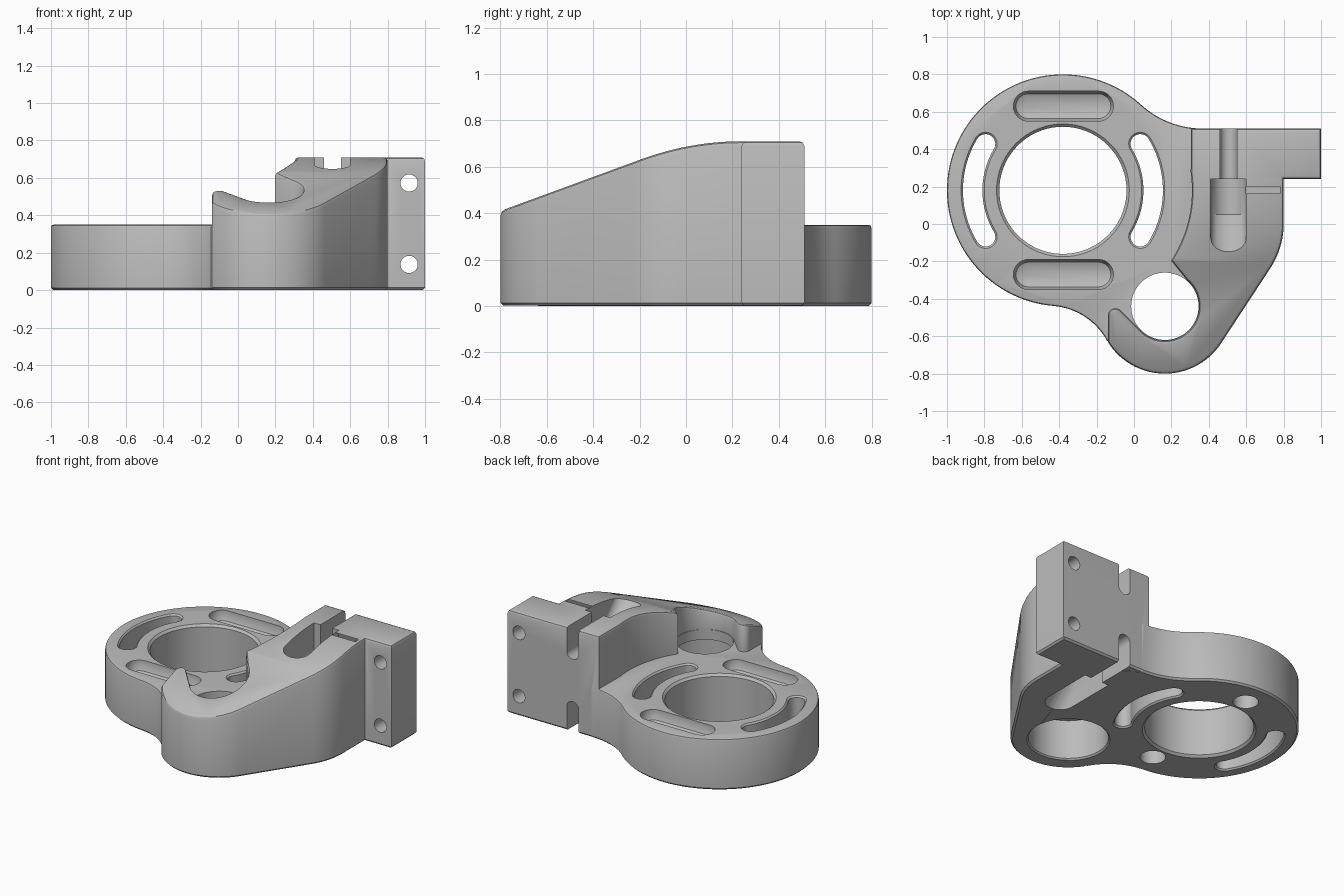
import bpy, bmesh, math
from mathutils import Vector

cube = bpy.data.objects.get("Cube")
if cube:
    bpy.data.objects.remove(cube, do_unlink=True)

metal = bpy.data.materials.new("light_grey_metal")
metal.use_nodes = True
metal.diffuse_color = (0.5, 0.5, 0.5, 1)
metal.node_tree.nodes["Principled BSDF"].inputs["Base Color"].default_value = (0.5, 0.5, 0.5, 1)

DISC, RING = (-0.38, 0.18), (0.165, -0.44)   # centres of the two bores
TOP, PLATE = 0.71, 0.35                      # block and plate heights


def arc(c, r, a0, a1, n=16):
    """Points on an arc, angles in degrees."""
    angles = [math.radians(a0 + (a1 - a0) * i / n) for i in range(n + 1)]
    return [(c[0] + r * math.cos(a), c[1] + r * math.sin(a)) for a in angles]


def circle(c, r, n=72):
    return arc(c, r, 0, 360, n)[:-1]


def slot(path, r):
    """Round-ended band around a path, counter-clockwise."""
    p = [Vector(q) for q in path]
    right, left = [], []
    for i in range(len(p)):
        d = (p[min(i + 1, len(p) - 1)] - p[max(i - 1, 0)]).normalized()
        side = Vector((d.y, -d.x)) * r
        right.append(tuple(p[i] + side))
        left.append(tuple(p[i] - side))
    def cap(a, b):
        ang = math.degrees(math.atan2(b.y - a.y, b.x - a.x))
        return arc(b, r, ang - 90, ang + 90)[1:-1]
    return right + cap(p[-2], p[-1]) + left[::-1] + cap(p[1], p[0])


def inset(outline, dist):
    """Move a counter-clockwise outline inwards."""
    pts = [Vector(q) for q in outline]
    out = []
    for i, q in enumerate(pts):
        a = (q - pts[i - 1]).normalized()
        b = (pts[(i + 1) % len(pts)] - q).normalized()
        na, nb = Vector((-a.y, a.x)), Vector((-b.y, b.x))
        out.append(q + (na + nb) * dist / max(1 + na.dot(nb), 0.3))
    return out


def stack(name, outline, rings, upright=False):
    """Solid from inset copies of an outline: rings are (inset, height, shift)."""
    bm = bmesh.new()
    loops = []
    for dist, z, *shift in rings:
        dy = shift[0] if shift else 0
        # Upright solids have their outline in x-z and run along -y
        loops.append([bm.verts.new((q.x, -z, q.y + dy) if upright else (q.x, q.y + dy, z))
                      for q in inset(outline, dist)])
    n = len(outline)
    for lo, hi in zip(loops, loops[1:]):
        for i in range(n):
            j = (i + 1) % n
            bm.faces.new((lo[i], lo[j], hi[j], hi[i]))
    bm.faces.new(loops[0][::-1])
    bm.faces.new(loops[-1])
    bmesh.ops.recalc_face_normals(bm, faces=bm.faces)
    mesh = bpy.data.meshes.new(name)
    bm.to_mesh(mesh)
    bm.free()
    obj = bpy.data.objects.new(name, mesh)
    mesh.materials.append(metal)
    bpy.context.collection.objects.link(obj)
    return obj


def combine(body, other, operation="DIFFERENCE"):
    mod = body.modifiers.new("combine", "BOOLEAN")
    mod.object, mod.operation, mod.solver = other, operation, "EXACT"
    bpy.context.view_layer.objects.active = body
    bpy.ops.object.modifier_apply(modifier=mod.name)
    bpy.data.objects.remove(other, do_unlink=True)


# Low plate: round disc with blends into the block
plate_outline = (arc((0.37, 1.005), 0.495, 269, 227.7) + arc(DISC, 0.62, 47.7, 265.3, 72)[1:]
                 + arc((-0.46, -0.797), 0.36, 85.3, 29.7)[1:] + arc(RING, 0.36, 210.3, 211, 1)
                 + [(0, -0.65), (0.165, -0.7), (0.4, -0.5), (0.5, -0.2), (0.5, 0.4), (0.45, 0.45)])
plate = stack("plate", plate_outline, [(0.012, 0), (0, 0.012), (0, PLATE - 0.014),
                                       (0.004, PLATE - 0.004), (0.014, PLATE)])

# Tall block: ring wall with horn, sloping body and mounting flange
block_outline = ([(0.305, 0.51)] + arc(DISC, 0.69, 8, -33, 20)
                 + arc(RING, 0.183, 50, -140, 40) + arc((-0.1, -0.49), 0.04, 45, 180, 10)
                 + arc(RING, 0.36, 212, 327, 40) + arc((0.37, 0), 0.43, -33, 0, 12)
                 + [(0.8, 0.24), (1, 0.24), (1, 0.51)])
body = stack("bracket_body", block_outline, [(0.012, 0.001), (0, 0.013), (0, TOP - 0.02),
                                             (0.006, TOP - 0.006), (0.02, TOP)])


def drop(y):
    """How far the top falls towards the front."""
    if y < -0.2:
        return 0.08 + 0.367 * (-0.2 - y)
    return 0.42 * max(0.236 - y, 0) ** 2


bm = bmesh.new()
bm.from_mesh(body.data)
for i in range(13):
    bmesh.ops.bisect_plane(bm, geom=bm.verts[:] + bm.edges[:] + bm.faces[:],
                           plane_co=(0, -0.2 + 0.436 * i / 12, 0), plane_no=(0, 1, 0))
for v in bm.verts:
    if v.co.z > 0.5:
        v.co.z -= drop(v.co.y)
bm.to_mesh(body.data)
bm.free()
combine(body, plate, "UNION")

# Main bore, with chamfers at both ends
combine(body, stack("bore", circle(DISC, 0.34), [(-0.025, -0.01), (0, 0.015), (0, PLATE - 0.015),
                                                 (-0.025, PLATE + 0.01)]))

# Small bore with a wider seat underneath
combine(body, stack("seat_cut", circle(RING, 0.25), [(-0.02, -0.01), (0, 0.01), (0, 0.28)]))
combine(body, stack("ring_bore", circle(RING, 0.18), [(0, -0.1), (0, 1)]))

# Curved slots through the plate, on both sides of the bore
for mid in (0, 180):
    path = arc(DISC, 0.4825, mid - 31, mid + 31, 20)
    combine(body, stack("curved_slot", slot(path, 0.052),
                        [(-0.02, -0.01), (0, 0.01), (0, PLATE - 0.01), (-0.02, PLATE + 0.01)]))

# Straight blind slots on top and round holes below them
for side in (-1, 1):
    y = DISC[1] + side * 0.45
    floor = PLATE - 0.08
    combine(body, stack("straight_slot", slot([(-0.565, y), (-0.19, y)], 0.08),
                        [(0.047, floor), (0.014, floor + 0.014), (0, floor + 0.047),
                         (0, PLATE + 0.05)]))
    combine(body, stack("under_hole", circle((DISC[0], y), 0.08, 40), [(0, -0.05), (0, 0.16)]))

# Screw grooves with ramped head pockets, mirrored top and bottom; flange holes
for up in (1, -1):
    z = TOP / 2 + up * 0.19
    path = [(0.505, z), (0.505, z + up)]
    combine(body, stack("head_pocket", slot(path, 0.095),
                        [(0, -0.24), (0, -0.05), (0, 0.3, up * 0.35)], True))
    combine(body, stack("screw_groove", slot(path, 0.045), [(0, -0.7), (0, -0.2)], True))
    combine(body, stack("flange_hole", circle((0.915, TOP / 2 + up * 0.2175), 0.046, 40),
                        [(0, -0.7), (0, -0.1)], True))

# Smooth curves, sharp edges
bpy.ops.object.select_all(action="DESELECT")
body.select_set(True)
bpy.context.view_layer.objects.active = body
bpy.ops.object.shade_smooth_by_angle(angle=math.radians(30))
